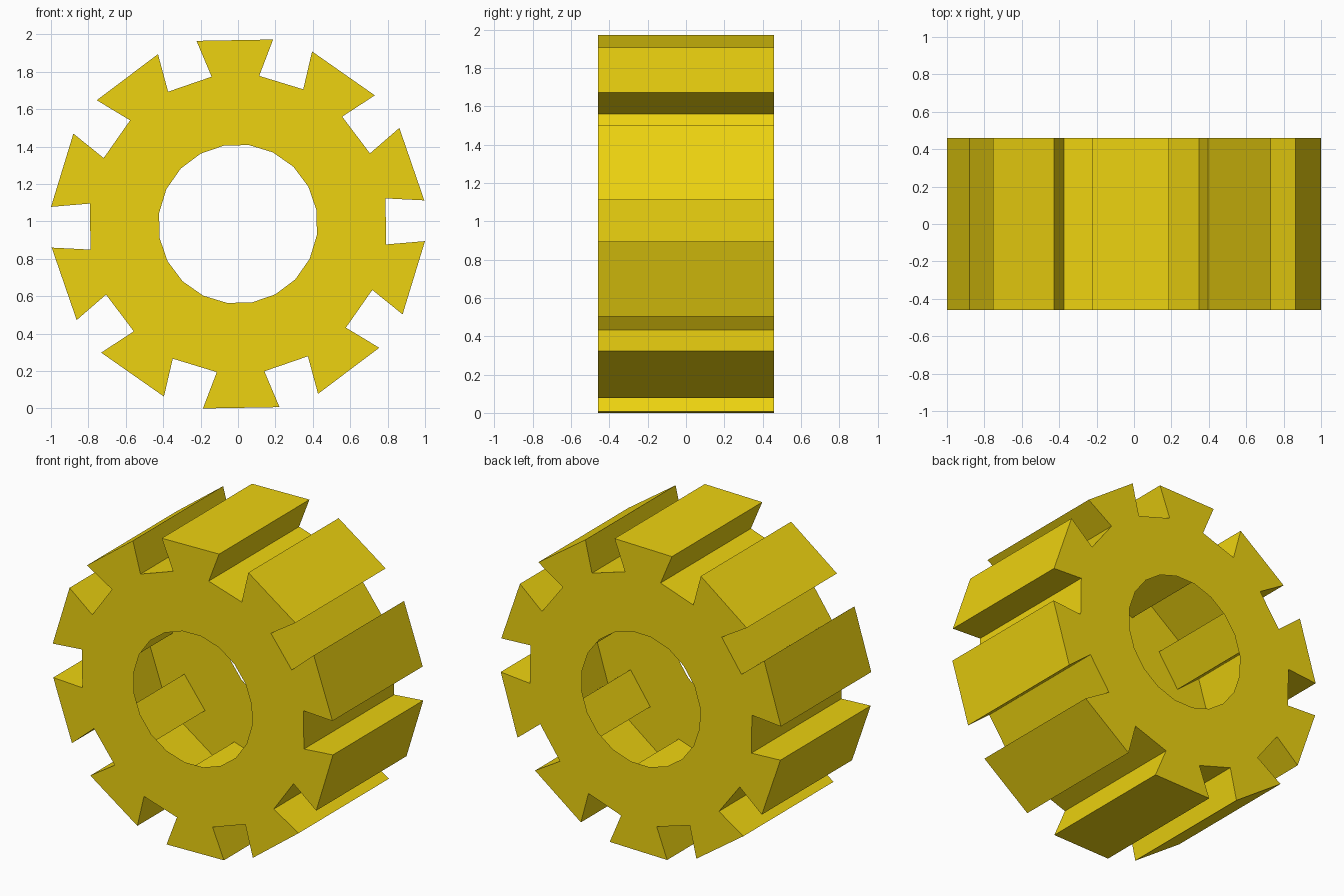
import bpy, bmesh
from math import sin, cos, radians

if "Cube" in bpy.data.objects:
    bpy.data.objects.remove(bpy.data.objects["Cube"])

TEETH, STEP = 10, 36
TILT = -1.0            # small turn of the whole wheel, degrees
CZ, HALF_Y = 0.986, 0.46
# radius and half angle of: tooth tip, slot floor corner, centre hole corner
TIP, ROOT, HOLE = (1.004, 11.77), (0.80, 9.15), (0.426, 9.0)

bm = bmesh.new()


def corner(i, spec, side, y):
    r, half = spec
    a = radians(i * STEP + TILT + side * half)
    return bm.verts.new((r * sin(a), y, CZ + r * cos(a)))


def plate(y):
    """Corners of one end plate, one dict per tooth."""
    return [{(n, s): corner(i, spec, s, y)
             for n, spec in (("tip", TIP), ("root", ROOT), ("hole", HOLE))
             for s in (-1, 1)} for i in range(TEETH)]


front, back = plate(-HALF_Y), plate(HALF_Y)
# neighbouring sectors share the hole corners (20-sided hole)
for i in range(TEETH):
    n = (i + 1) % TEETH
    # two end plates with an open hole; the inside is hollow
    for p in (front, back):
        a, b = p[i], p[n]
        bm.faces.new((a["tip", -1], a["tip", 1], a["root", 1], a["root", -1]))
        bm.faces.new((a["root", -1], a["root", 1], a["hole", 1], a["hole", -1]))
        bm.faces.new((a["root", 1], b["root", -1], b["hole", -1], a["hole", 1]))
    # outer walls: tooth side, tip, tooth side, slot floor
    path = [(i, "root", -1), (i, "tip", -1), (i, "tip", 1),
            (i, "root", 1), (n, "root", -1)]
    for (j, u, s), (k, v, t) in zip(path, path[1:]):
        bm.faces.new((front[j][u, s], front[k][v, t],
                      back[k][v, t], back[j][u, s]))

bmesh.ops.recalc_face_normals(bm, faces=bm.faces)
# make sure the front plate faces -y
bm.faces.ensure_lookup_table()
bm.normal_update()
if bm.faces[0].normal.y > 0:
    bmesh.ops.reverse_faces(bm, faces=bm.faces)

mesh = bpy.data.meshes.new("gear_wheel")
bm.to_mesh(mesh)
bm.free()

# yellow material
mat = bpy.data.materials.new("yellow")
mat.diffuse_color = (0.85, 0.65, 0.005, 1)
mat.use_nodes = True
mat.node_tree.nodes["Principled BSDF"].inputs["Base Color"].default_value = mat.diffuse_color
mesh.materials.append(mat)
gear = bpy.data.objects.new("gear_wheel", mesh)
bpy.context.collection.objects.link(gear)
